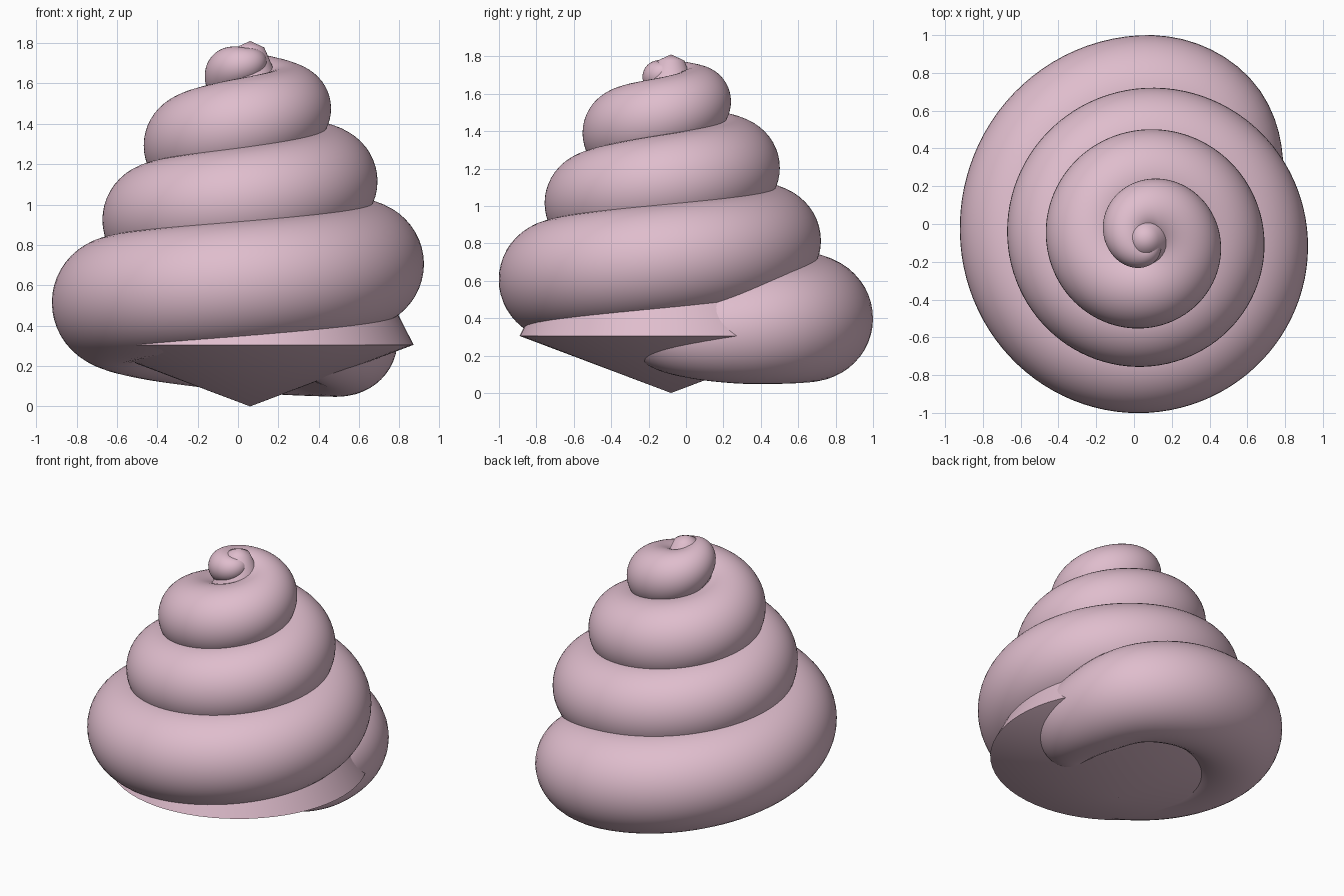
import bpy, bmesh, math
from mathutils import Vector

if "Cube" in bpy.data.objects:
    bpy.data.objects.remove(bpy.data.objects["Cube"])

AXIS = Vector((0.06, -0.08, 0))
pink = bpy.data.materials.new("shell pink")
pink.diffuse_color = (0.74, 0.51, 0.61, 1)
pink.use_nodes = True
pink.node_tree.nodes["Principled BSDF"].inputs["Base Color"].default_value = pink.diffuse_color


def finish(bm, name, angle):
    bmesh.ops.recalc_face_normals(bm, faces=bm.faces)
    me = bpy.data.meshes.new(name)
    bm.to_mesh(me)
    bm.free()
    ob = bpy.data.objects.new(name, me)
    bpy.context.collection.objects.link(ob)
    me.materials.append(pink)
    bpy.ops.object.select_all(action='DESELECT')
    ob.select_set(True)
    bpy.context.view_layer.objects.active = ob
    bpy.ops.object.shade_smooth_by_angle(angle=math.radians(angle))
    return ob


def skin(bm, rings):
    """Bridge successive closed rings of vertices with quads."""
    for a, b in zip(rings, rings[1:]):
        n = len(a)
        for i in range(n):
            bm.faces.new((a[i], a[(i + 1) % n], b[(i + 1) % n], b[i]))


# Spiral keys: quarter turn, outer reach from the axis, tube radius, height
KEYS = [
    (-1.3, 0.36, 0.12, 0.30), (-1, 0.60, 0.21, 0.31), (-0.6, 0.84, 0.28, 0.33),
    (-0.3, 1.03, 0.315, 0.365), (0, 1.08, 0.33, 0.40), (1, 0.98, 0.32, 0.52),
    (2, 0.92, 0.313, 0.61), (3, 0.86, 0.305, 0.71), (4, 0.80, 0.285, 0.82),
    (5, 0.73, 0.275, 0.93), (6, 0.675, 0.268, 1.02), (7, 0.63, 0.265, 1.12),
    (8, 0.58, 0.262, 1.21), (9, 0.525, 0.25, 1.30), (10, 0.47, 0.232, 1.40),
    (11, 0.395, 0.205, 1.49), (12, 0.31, 0.175, 1.58), (13, 0.21, 0.12, 1.665),
    (14, 0.14, 0.08, 1.70), (14.6, 0.08, 0.05, 1.72),
]


def slope(i, k):
    a, b = KEYS[max(i - 1, 0)], KEYS[min(i + 1, len(KEYS) - 1)]
    return (b[k] - a[k]) / (b[0] - a[0])


def sample(u):
    """Smooth Hermite interpolation of the spiral keys."""
    i = max(j for j in range(len(KEYS) - 1) if KEYS[j][0] <= u + 1e-9)
    a, b = KEYS[i], KEYS[i + 1]
    h = b[0] - a[0]
    t = (u - a[0]) / h
    out = []
    for k in (1, 2, 3):
        out.append((2*t**3 - 3*t**2 + 1) * a[k] + (t**3 - 2*t**2 + t) * h * slope(i, k)
                   + (3*t**2 - 2*t**3) * b[k] + (t**3 - t**2) * h * slope(i + 1, k))
    return out


# Coiled tube of the shell
STEPS, SIDES = 400, 48
path = []
for s in range(STEPS + 1):
    u = KEYS[0][0] + (KEYS[-1][0] - KEYS[0][0]) * s / STEPS
    reach, r, z = sample(u)
    ang = math.pi / 2 * (u + 1)
    c = AXIS + Vector((math.cos(ang), math.sin(ang), 0)) * (reach - r)
    c.z = z
    path.append((c, r))

bm = bmesh.new()
rings = []
for s, (c, r) in enumerate(path):
    tangent = (path[min(s + 1, STEPS)][0] - path[max(s - 1, 0)][0]).normalized()
    side = tangent.cross(Vector((0, 0, 1))).normalized()
    up = side.cross(tangent)
    rings.append([bm.verts.new(c + r * (math.cos(a) * side + math.sin(a) * up))
                  for a in (2 * math.pi * i / SIDES for i in range(SIDES))])
skin(bm, rings)
bm.faces.new(rings[0])
bm.faces.new(rings[-1])
finish(bm, "spiral_whorls", 40)

# Conical core with a pointed base and a blunt tip
PROFILE = [(0.81, 0.305), (0.13, 1.64), (0.07, 1.778)]
bm = bmesh.new()
N = 64
rings = [[bm.verts.new(AXIS + Vector((r * math.cos(a), r * math.sin(a), z)))
          for a in (2 * math.pi * i / N for i in range(N))] for r, z in PROFILE]
skin(bm, rings)
for ring, z in ((rings[0], 0.0), (rings[-1], 1.81)):
    tip = bm.verts.new(AXIS + Vector((0, 0, z)))
    for i in range(N):
        bm.faces.new((ring[i], ring[(i + 1) % N], tip))
finish(bm, "inner_core", 50)
